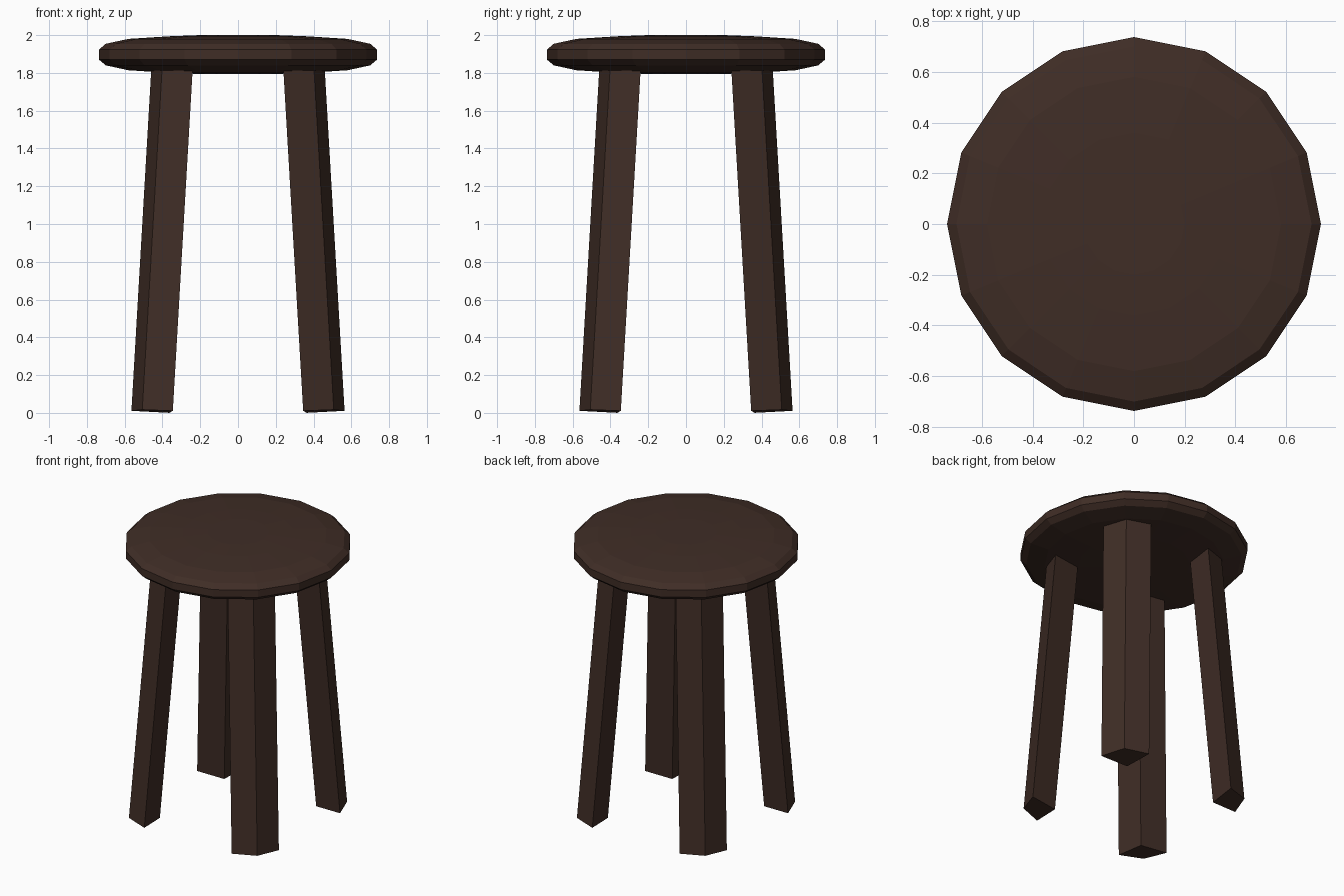
import bpy, bmesh
from math import cos, sin, pi, radians
from mathutils import Vector, Matrix

if "Cube" in bpy.data.objects:
    bpy.data.objects.remove(bpy.data.objects["Cube"])

wood = bpy.data.materials.new("dark_wood")
wood.diffuse_color = (0.05, 0.026, 0.019, 1)
wood.use_nodes = True
wood.node_tree.nodes["Principled BSDF"].inputs["Base Color"].default_value = wood.diffuse_color


def make_object(name, bm):
    bmesh.ops.recalc_face_normals(bm, faces=bm.faces[:])
    mesh = bpy.data.meshes.new(name)
    bm.to_mesh(mesh)
    bm.free()
    mesh.materials.append(wood)
    obj = bpy.data.objects.new(name, mesh)
    bpy.context.collection.objects.link(obj)
    return obj


def skin(name, rings):
    """Join equal-length closed rings of points and cap both ends."""
    bm = bmesh.new()
    loops = [[bm.verts.new(p) for p in ring] for ring in rings]
    n = len(loops[0])
    for a, b in zip(loops, loops[1:]):
        for i in range(n):
            j = (i + 1) % n
            bm.faces.new((a[i], a[j], b[j], b[i]))
    bm.faces.new(loops[0])
    bm.faces.new(loops[-1])
    return make_object(name, bm)


# Seat: 16-sided cushion-edged disc, mirrored profile about its mid height
SIDES, MID = 16, 1.897
half = [(0.20, 0.103), (0.36, 0.097), (0.58, 0.083), (0.70, 0.057), (0.737, 0.026)]
profile = [(r, MID + h) for r, h in half] + [(r, MID - h) for r, h in reversed(half)]
skin("seat", [[(r * cos(2 * pi * i / SIDES), r * sin(2 * pi * i / SIDES), z)
               for i in range(SIDES)] for r, z in profile])

# Legs: kite-section posts leaning inward, square-cut ends tilted with the lean
section = [(0.074, 0), (0, 0.155), (-0.13, 0), (0, -0.155)]
FOOT, LEAN, LENGTH = 0.643, radians(4.7), 1.86


def leg(name, angle):
    lean = (Matrix.Rotation(radians(angle), 4, 'Z')
            @ Matrix.Translation((FOOT, 0, 0.011))
            @ Matrix.Rotation(-LEAN, 4, 'Y'))
    skin(name, [[lean @ Vector((x, y, z)) for x, y in section] for z in (0, LENGTH)])


for name, angle in (("back_right_leg", 45), ("back_left_leg", 135),
                    ("front_left_leg", 225), ("front_right_leg", 315)):
    leg(name, angle)
